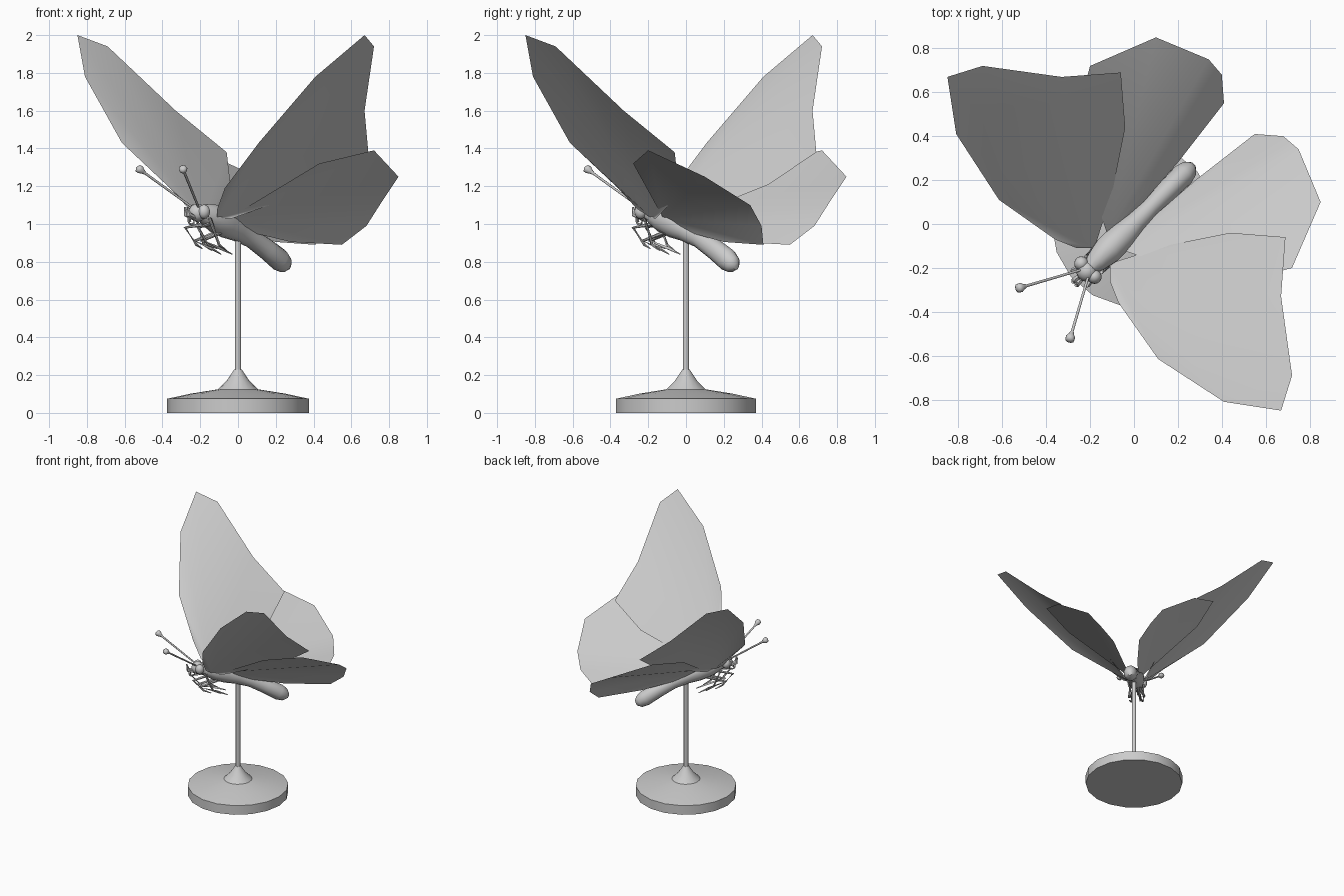
import bpy, bmesh, math
from mathutils import Vector

if "Cube" in bpy.data.objects:
    bpy.data.objects.remove(bpy.data.objects["Cube"])

grey = bpy.data.materials.new("plain grey")
grey.diffuse_color = (0.6, 0.6, 0.6, 1)
grey.use_nodes = True
grey.node_tree.nodes["Principled BSDF"].inputs["Base Color"].default_value = grey.diffuse_color


def finish(name, verts, faces, angle=40):
    me = bpy.data.meshes.new(name)
    me.from_pydata([tuple(v) for v in verts], [], faces)
    bm = bmesh.new()
    bm.from_mesh(me)
    if any(len(e.link_faces) == 2 for e in bm.edges) and all(len(e.link_faces) == 2 for e in bm.edges):
        bmesh.ops.recalc_face_normals(bm, faces=bm.faces)
    bm.to_mesh(me)
    bm.free()
    ob = bpy.data.objects.new(name, me)
    bpy.context.collection.objects.link(ob)
    me.materials.append(grey)
    bpy.context.view_layer.objects.active = ob
    ob.select_set(True)
    bpy.ops.object.shade_smooth_by_angle(angle=math.radians(angle))
    ob.select_set(False)
    return ob


def tube(name, path, radii, sides=8, stretch=1.0, angle=50):
    """Capped rings around a path; stretch scales the upward radius."""
    pts = [Vector(p) for p in path]
    verts, faces = [], []
    for i, p in enumerate(pts):
        d = (pts[min(i + 1, len(pts) - 1)] - pts[max(i - 1, 0)]).normalized()
        ref = Vector((0, 0, 1)) if abs(d.z) < 0.95 else Vector((1, 0, 0))
        side = d.cross(ref).normalized()
        up = side.cross(d)
        for k in range(sides):
            a = 2 * math.pi * (k + 0.5) / sides
            verts.append(p + radii[i] * (side * math.cos(a) + up * math.sin(a) * stretch))
    for i in range(len(pts) - 1):
        for k in range(sides):
            n = (k + 1) % sides
            faces.append((i * sides + k, i * sides + n, (i + 1) * sides + n, (i + 1) * sides + k))
    faces.append(tuple(range(sides))[::-1])
    faces.append(tuple(range(len(verts) - sides, len(verts))))
    return finish(name, verts, faces, angle)


def ball(name, centre, r, squash=1.0):
    bpy.ops.mesh.primitive_uv_sphere_add(segments=14, ring_count=8, radius=r, location=centre)
    ob = bpy.context.object
    ob.name = name
    ob.scale.z = squash
    ob.data.materials.append(grey)
    bpy.ops.object.shade_smooth()
    ob.select_set(False)


def swap(p):
    """Mirror across the body's plane, which runs diagonally (x = y)."""
    return (p[1], p[0], p[2])


def wing(name, outline):
    """Thin sheet fanned out from its first point."""
    fan = [(0, i, i + 1) for i in range(1, len(outline) - 1)]
    finish("right_" + name, outline, fan, 60)
    finish("left_" + name, [swap(p) for p in outline], [f[::-1] for f in fan], 60)


# Wings
wing("forewing", [(-0.11, -0.18, 1.03), (-0.11, -0.26, 1.08), (-0.07, -0.36, 1.19),
                  (0.11, -0.615, 1.43), (0.41, -0.81, 1.78), (0.67, -0.85, 2.0),
                  (0.72, -0.69, 1.94), (0.67, -0.33, 1.60), (0.69, -0.06, 1.38),
                  (0.44, -0.04, 1.21), (0.14, -0.10, 1.09), (-0.03, -0.16, 1.03)])
wing("hindwing", [(-0.05, -0.12, 1.03), (0.43, -0.28, 1.32), (0.72, -0.20, 1.39),
                  (0.85, 0.10, 1.25), (0.75, 0.34, 1.10), (0.68, 0.40, 0.99),
                  (0.55, 0.41, 0.89), (0.28, 0.20, 0.905), (0.05, 0.0, 0.96)])

# Body: position along the diagonal, height, radius
body = [(0.268, 0.775, 0.018), (0.25, 0.785, 0.042), (0.22, 0.81, 0.054), (0.15, 0.867, 0.05),
        (0.07, 0.925, 0.046), (0.0, 0.965, 0.053), (-0.06, 1.0, 0.068), (-0.12, 1.03, 0.068),
        (-0.17, 1.05, 0.052), (-0.21, 1.06, 0.03)]
tube("body", [(s, s, z) for s, z, r in body], [r for s, z, r in body], 12, 1.12)

# Head and coiled feeding tube
ball("head", (-0.215, -0.215, 1.06), 0.048)
coil = []
for i in range(19):
    a = i / 18 * 3.2 * math.pi
    r = 0.032 - 0.0011 * i
    s = -0.245 + r * math.cos(a) * 0.7
    coil.append((s, s, 1.02 + r * math.sin(a)))
tube("coiled_tongue", coil, [0.006] * len(coil), 6)

# Paired eyes, feelers, palps and legs
legs = {"front_leg": [(-0.15, -0.18, 1.0), (-0.21, -0.28, 0.98), (-0.16, -0.22, 0.89), (-0.11, -0.19, 0.87)],
        "middle_leg": [(-0.12, -0.14, 0.98), (-0.15, -0.22, 1.03), (-0.10, -0.18, 0.89), (-0.06, -0.14, 0.86)],
        "back_leg": [(-0.08, -0.10, 0.96), (-0.19, -0.23, 0.91), (-0.09, -0.14, 0.87), (-0.03, -0.09, 0.84)]}
for label, m in (("right_", lambda p: p), ("left_", swap)):
    ball(label + "eye", m((-0.18, -0.24, 1.065)), 0.033, 1.15)
    # Feeler ends in a teardrop club
    a, b = Vector(m((-0.21, -0.245, 1.09))), Vector(m((-0.295, -0.535, 1.30)))
    steps = [0, 0.84, 0.89, 0.94, 0.98, 1.0]
    tube(label + "feeler", [a.lerp(b, t) for t in steps],
         [0.006, 0.007, 0.013, 0.023, 0.021, 0.009], 8)
    tube(label + "palp", [m((-0.22, -0.23, 1.03)), m((-0.26, -0.275, 1.05)), m((-0.265, -0.28, 1.09))],
         [0.012, 0.014, 0.006], 6)
    for name, path in legs.items():
        tube(label + name, [m(p) for p in path], [0.012, 0.010, 0.008, 0.003], 6)

# Stand: round base with a cone, and a pole
rings = [(0.375, 0), (0.375, 0.075), (0.25, 0.102), (0.105, 0.125), (0.06, 0.17), (0.02, 0.23)]
n = 18
verts = [(r * math.cos(2 * math.pi * k / n), r * math.sin(2 * math.pi * k / n), z)
         for r, z in rings for k in range(n)]
faces = [(i * n + k, i * n + (k + 1) % n, (i + 1) * n + (k + 1) % n, (i + 1) * n + k)
         for i in range(len(rings) - 1) for k in range(n)]
faces += [tuple(range(n))[::-1], tuple(range(len(verts) - n, len(verts)))]
finish("stand_base", verts, faces, 30)
tube("stand_pole", [(0, 0, 0.2), (0, 0, 0.95)], [0.018, 0.018], 8, angle=50)
